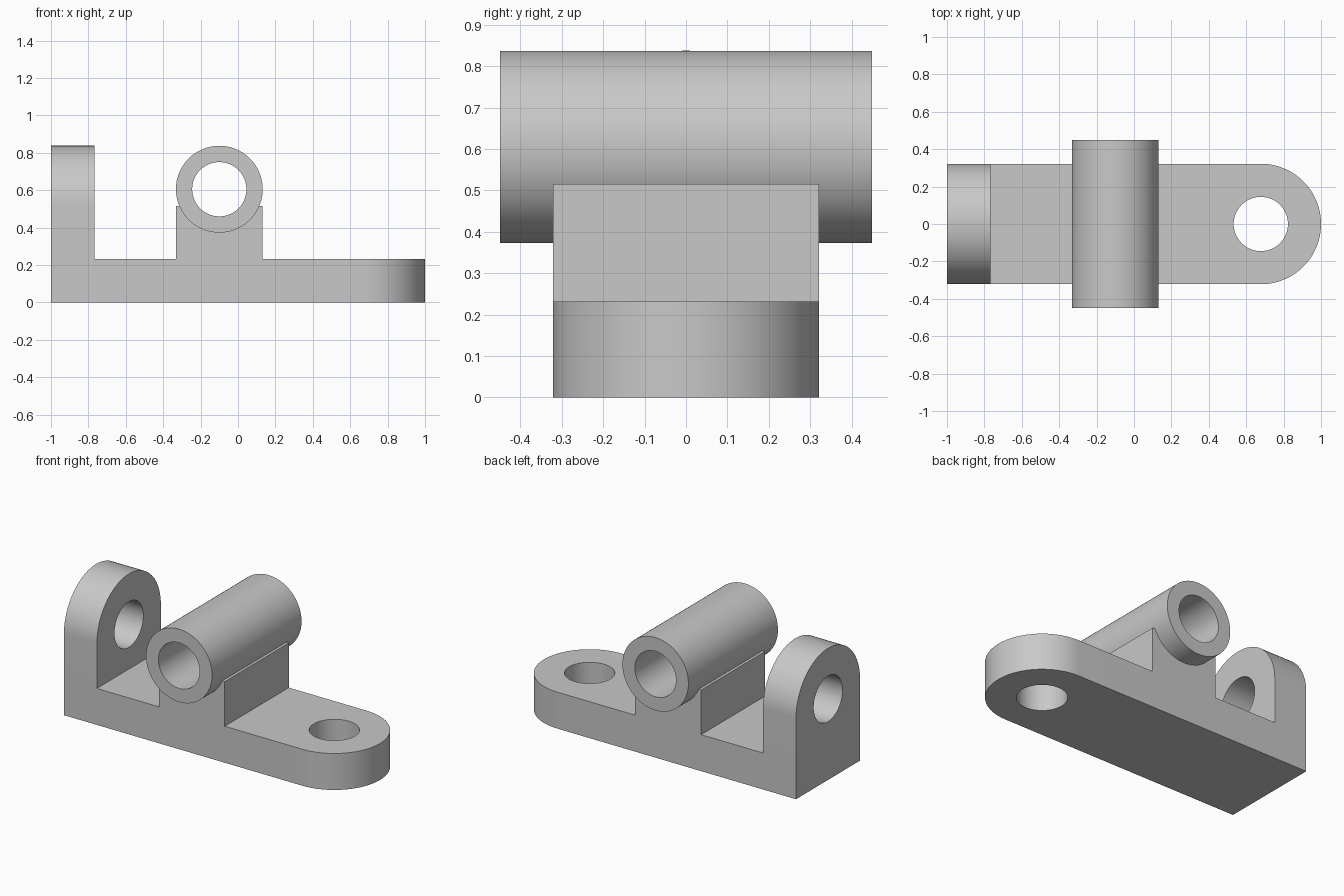
import bpy, bmesh
from math import pi, sin, cos, radians
from mathutils import Vector

HALF = 0.322      # half width of the plate and upright lug
THICK = 0.232     # plate thickness, also the tube radius
BORE = 0.145      # radius of every hole
EYE_X = 0.678     # centre of the plate's rounded end
LUG_Z = 0.516     # centre of the lug's rounded end
TUBE_X, TUBE_Z = -0.1, 0.605

cube = bpy.data.objects.get("Cube")
if cube:
    bpy.data.objects.remove(cube, do_unlink=True)

steel = bpy.data.materials.new("plain_grey")
steel.use_nodes = True
GREY = (0.58, 0.58, 0.58, 1)
steel.diffuse_color = GREY
steel.node_tree.nodes["Principled BSDF"].inputs["Base Color"].default_value = GREY


def arc(centre, radius, start, end, steps):
    """Points along an arc in the profile plane."""
    angles = [start + (end - start) * i / steps for i in range(steps + 1)]
    return [(centre[0] + radius * cos(a), centre[1] + radius * sin(a)) for a in angles]


def circle(centre, radius):
    return arc(centre, radius, 0, 2 * pi, 96)[:-1]


def prism(name, profile, axis, low, high):
    """Extrude a closed profile along the x, y or z axis."""
    place = {"x": lambda a, b, d: (d, a, b),
             "y": lambda a, b, d: (a, d, b),
             "z": lambda a, b, d: (a, b, d)}[axis]
    bm = bmesh.new()
    face = bm.faces.new([bm.verts.new(place(a, b, low)) for a, b in profile])
    grown = bmesh.ops.extrude_face_region(bm, geom=[face])["geom"]
    bmesh.ops.translate(bm, vec=Vector(place(0, 0, high - low)),
                        verts=[v for v in grown if isinstance(v, bmesh.types.BMVert)])
    bmesh.ops.recalc_face_normals(bm, faces=bm.faces)
    mesh = bpy.data.meshes.new(name)
    bm.to_mesh(mesh)
    bm.free()
    mesh.materials.append(steel)
    obj = bpy.data.objects.new(name, mesh)
    bpy.context.collection.objects.link(obj)
    return obj


def combine(target, other, operation):
    """Apply a boolean and discard the helper."""
    bpy.context.view_layer.objects.active = target
    mod = target.modifiers.new(operation.lower(), "BOOLEAN")
    mod.operation, mod.solver, mod.object = operation, "EXACT", other
    other.hide_render = True
    bpy.ops.object.modifier_apply(modifier=mod.name)
    bpy.data.objects.remove(other, do_unlink=True)


def smooth(obj):
    bpy.ops.object.select_all(action="DESELECT")
    obj.select_set(True)
    bpy.context.view_layer.objects.active = obj
    bpy.ops.object.shade_smooth_by_angle(angle=radians(25))


# Base plate with one rounded end
plate = [(-1, -HALF)] + arc((EYE_X, 0), HALF, -pi / 2, pi / 2, 48) + [(-1, HALF)]
bracket = prism("bracket", plate, "z", 0, THICK)

# Upright lug with a rounded top
lug = [(-HALF, 0), (HALF, 0)] + arc((0, LUG_Z), HALF, 0, pi, 48)
combine(bracket, prism("lug", lug, "x", -1, -1 + THICK), "UNION")

# Saddle block that cradles the tube
left, right = TUBE_X - THICK, TUBE_X + THICK
saddle = [(left, 0), (right, 0), (right, LUG_Z), (left, LUG_Z)]
combine(bracket, prism("saddle", saddle, "y", -HALF, HALF), "UNION")

# Seat for the tube, plate eye and lug eye
tube_outline = circle((TUBE_X, TUBE_Z), THICK)
combine(bracket, prism("seat_cutter", tube_outline, "y", -1, 1), "DIFFERENCE")
combine(bracket, prism("plate_eye_cutter", circle((EYE_X, 0), BORE), "z", -1, 1), "DIFFERENCE")
combine(bracket, prism("lug_eye_cutter", circle((0, LUG_Z), BORE), "x", -2, -0.6), "DIFFERENCE")
smooth(bracket)

# Hollow cross tube
tube = prism("cross_tube", tube_outline, "y", -0.45, 0.45)
combine(tube, prism("bore_cutter", circle((TUBE_X, TUBE_Z), BORE), "y", -1, 1), "DIFFERENCE")
smooth(tube)
